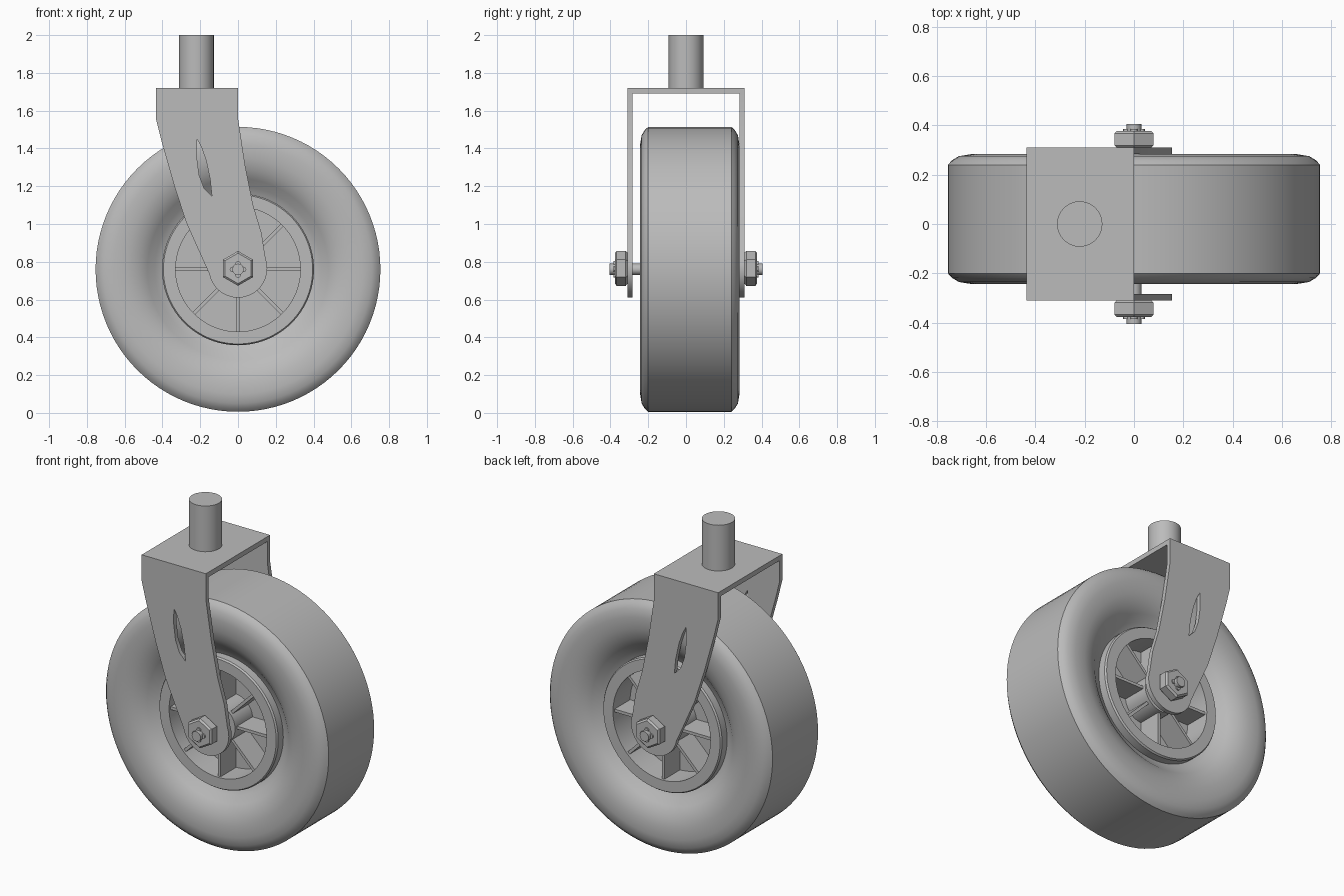
import bpy, bmesh
from math import sin, cos, pi, radians
from mathutils import Matrix, Vector

cube = bpy.data.objects.get("Cube")
if cube:
    bpy.data.objects.remove(cube)

grey = bpy.data.materials.new("plain_grey")
grey.use_nodes = True
colour = (0.5, 0.5, 0.5, 1)
grey.diffuse_color = colour
grey.node_tree.nodes["Principled BSDF"].inputs["Base Color"].default_value = colour

AXLE = Vector((0, 0, 0.76))
WHEEL = Vector((0, 0.02, 0.76))


def add_object(name, bm, smooth=None):
    bmesh.ops.recalc_face_normals(bm, faces=bm.faces)
    mesh = bpy.data.meshes.new(name)
    bm.to_mesh(mesh)
    bm.free()
    mesh.materials.append(grey)
    ob = bpy.data.objects.new(name, mesh)
    bpy.context.collection.objects.link(ob)
    if smooth:
        bpy.ops.object.select_all(action='DESELECT')
        ob.select_set(True)
        bpy.context.view_layer.objects.active = ob
        bpy.ops.object.shade_smooth_by_angle(angle=radians(smooth))
    return ob


def lathe(name, half, centre, steps=96, smooth=30):
    """Spin a closed (radius, y) half profile, mirrored in y, about the y axis."""
    profile = half + [(r, -y) for r, y in reversed(half)]
    bm = bmesh.new()
    rings = []
    for i in range(steps):
        a = 2 * pi * i / steps
        rings.append([bm.verts.new(centre + Vector((r * cos(a), y, r * sin(a))))
                      for r, y in profile])
    n = len(profile)
    for i in range(steps):
        a, b = rings[i], rings[(i + 1) % steps]
        for j in range(n):
            k = (j + 1) % n
            bm.faces.new((a[j], a[k], b[k], b[j]))
    return add_object(name, bm, smooth)


def cylinder(name, centre, radius, length, axis='Y', sides=32, bevel=0):
    bm = bmesh.new()
    turn = Matrix.Rotation(pi / 2, 4, 'X') if axis == 'Y' else Matrix()
    bmesh.ops.create_cone(bm, cap_ends=True, segments=sides, radius1=radius,
                          radius2=radius, depth=length,
                          matrix=Matrix.Translation(centre) @ turn)
    if bevel:
        caps = [v for v in bm.verts]
        rim = [e for e in bm.edges if any(len(f.verts) == sides for f in e.link_faces)]
        bmesh.ops.bevel(bm, geom=rim, offset=bevel, segments=1, affect='EDGES')
    return add_object(name, bm, None if sides < 12 else 30)


def box(name, low, high, matrix=Matrix()):
    low, high = Vector(low), Vector(high)
    bm = bmesh.new()
    bmesh.ops.create_cube(bm, size=1)
    bmesh.ops.scale(bm, vec=high - low, verts=bm.verts)
    bmesh.ops.translate(bm, vec=(low + high) / 2, verts=bm.verts)
    bm.transform(matrix)
    return add_object(name, bm)


def plate(name, outlines, y, thickness):
    """Flat x-z plate; outlines after the first become holes."""
    curve = bpy.data.curves.new(name, 'CURVE')
    curve.dimensions = '2D'
    curve.fill_mode = 'BOTH'
    curve.extrude = thickness / 2
    for points in outlines:
        spline = curve.splines.new('POLY')
        spline.points.add(len(points) - 1)
        for p, (x, z) in zip(spline.points, points):
            p.co = (x, z, 0, 1)
        spline.use_cyclic_u = True
    temp = bpy.data.objects.new(name + "_outline", curve)
    bpy.context.collection.objects.link(temp)
    bpy.context.view_layer.update()
    flat = temp.evaluated_get(bpy.context.evaluated_depsgraph_get()).to_mesh()
    bm = bmesh.new()
    bm.from_mesh(flat)
    bpy.data.objects.remove(temp)
    bmesh.ops.remove_doubles(bm, verts=bm.verts, dist=1e-5)
    bm.transform(Matrix.Translation((0, y, 0)) @ Matrix.Rotation(pi / 2, 4, 'X'))
    return add_object(name, bm, 30)


# Tyre with rounded side walls that dip towards the rim
lathe("tyre", [(0.39, 0.15), (0.41, 0.16), (0.44, 0.175), (0.48, 0.212), (0.53, 0.243),
               (0.59, 0.259), (0.66, 0.263), (0.71, 0.255), (0.738, 0.238),
               (0.754, 0.22)], WHEEL)

# Wheel centre: hub, thin web and raised rim in one turned piece
lathe("wheel_rim", [(0.03, 0.22), (0.12, 0.22), (0.12, 0.05), (0.33, 0.05),
                    (0.33, 0.215), (0.395, 0.215), (0.402, 0.205)], WHEEL)

# Eight spokes standing out of the web on both faces
for i in range(8):
    turn = Matrix.Translation(WHEEL) @ Matrix.Rotation(i * pi / 4, 4, 'Y')
    box("spoke", (0.11, -0.2, -0.009), (0.335, 0.2, 0.009), turn)

# Fork: two legs with a lens-shaped slot, joined by a top plate
foot = [(0.155 * cos(a), AXLE.z + 0.005 + 0.155 * sin(a))
        for a in [radians(20 - 10 * i) for i in range(20)]]
leg = [(-0.435, 1.72), (0, 1.72), (0, 1.56), (0.037, 1.315), (0.08, 1.1), (0.125, 0.95)]
leg += foot + [(-0.19, 0.82), (-0.275, 1.01), (-0.34, 1.21), (-0.405, 1.44), (-0.435, 1.56)]
slot = [(-0.217, 1.45), (-0.219, 1.36), (-0.206, 1.26), (-0.18, 1.19), (-0.138, 1.146),
        (-0.148, 1.24), (-0.17, 1.34), (-0.195, 1.41)]
for side, name in ((-1, "front"), (1, "back")):
    plate(name + "_fork_leg", [leg, slot], side * 0.297, 0.027)
box("fork_top", (-0.435, -0.31, 1.69), (0, 0.31, 1.72))

# Mounting stem
cylinder("stem", (-0.22, 0, 1.85), 0.092, 0.3, axis='Z')

# Axle with a nut and a four-lobed end on each side
cylinder("axle", AXLE, 0.03, 0.81, sides=24)
for side, name in ((-1, "front"), (1, "back")):
    nut = cylinder(name + "_nut", (0, 0, 0), 0.092, 0.068, sides=6, bevel=0.01)
    nut.location = AXLE + Vector((0, side * 0.343, 0.005))
    for i in range(4):
        a = i * pi / 2
        spot = AXLE + Vector((0.03 * cos(a), side * 0.379, 0.03 * sin(a)))
        cylinder(name + "_lobe", spot, 0.014, 0.012, sides=12)
